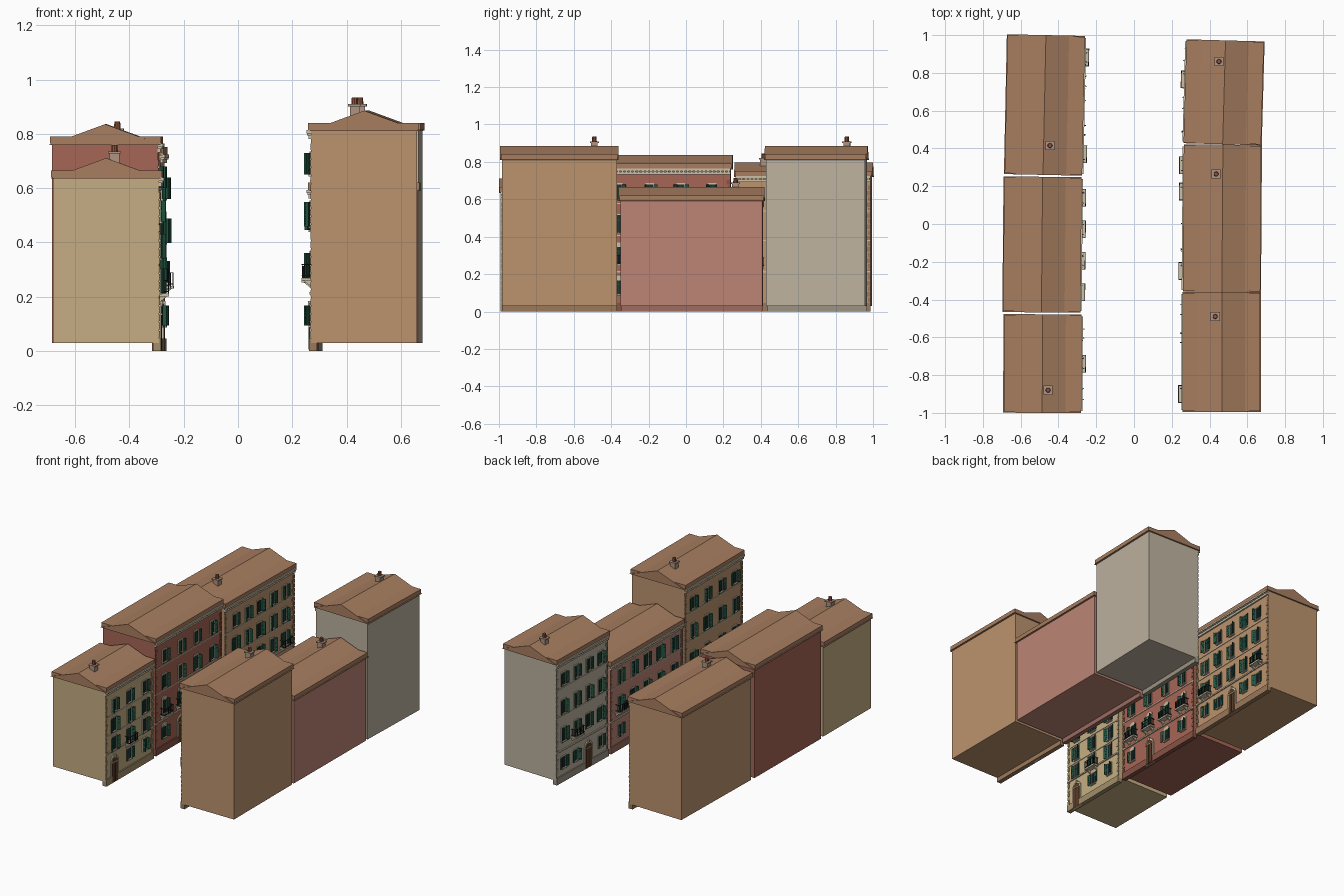
import bpy, bmesh, math, random
from mathutils import Matrix, Vector

if "Cube" in bpy.data.objects:
    bpy.data.objects.remove(bpy.data.objects["Cube"])

random.seed(4)
HALF = 0.195          # half depth of every house
MATS = {}


def mat(name, rgb):
    if name not in MATS:
        m = bpy.data.materials.new(name)
        m.diffuse_color = [(c / 255) ** 2.2 for c in rgb] + [1]
        m.use_nodes = True
        m.node_tree.nodes["Principled BSDF"].inputs["Base Color"].default_value = m.diffuse_color
        MATS[name] = m
    return MATS[name]


def box(bm, x0, x1, y0, y1, z0, z1, m=Matrix()):
    s = Matrix.Diagonal((x1 - x0, y1 - y0, z1 - z0, 1))
    t = Matrix.Translation(((x0 + x1) / 2, (y0 + y1) / 2, (z0 + z1) / 2))
    bmesh.ops.create_cube(bm, size=1, matrix=m @ t @ s)


def prism(bm, pts, a, b, axis="x"):
    """Extrude a 2D outline along x (points are y,z) or y (points are x,z)."""
    mk = (lambda p, d: (d, p[0], p[1])) if axis == "x" else (lambda p, d: (p[0], d, p[1]))
    v0 = [bm.verts.new(mk(p, a)) for p in pts]
    v1 = [bm.verts.new(mk(p, b)) for p in pts]
    bm.faces.new(v0)
    bm.faces.new(v1[::-1])
    n = len(pts)
    for i in range(n):
        bm.faces.new((v0[i], v0[(i + 1) % n], v1[(i + 1) % n], v1[i]))


def arch(u, w, z0, z1):
    r = w / 2
    top = [(u + r * math.cos(math.pi * i / 10), z1 - r + r * math.sin(math.pi * i / 10))
           for i in range(11)]
    return [(u + r, z0)] + top + [(u - r, z0)]


def shutter(bm, u, s, z0, z1, w):
    # louvred leaf hinged beside the window, swung part way open
    a = math.radians(random.choice((12, 20, 35, 60, 75)))
    m = Matrix(((math.sin(a), math.cos(a), 0, HALF + 0.004),
                (s * math.cos(a), -s * math.sin(a), 0, u),
                (0, 0, 1, 0), (0, 0, 0, 1)))
    box(bm, 0, 0.004, 0, 0.004, z0, z1, m)
    box(bm, w - 0.004, w, 0, 0.004, z0, z1, m)
    for z in (z0, (z0 + z1) / 2 - 0.002, z1 - 0.004):
        box(bm, 0.004, w - 0.004, 0, 0.004, z, z + 0.004, m)
    box(bm, 0.004, w - 0.004, 0.0015, 0.0025, z0, z1, m)
    n = 9
    for i in range(n):
        z = z0 + 0.005 + (z1 - z0 - 0.01) * i / n
        box(bm, 0.004, w - 0.004, 0.0005, 0.0035, z, z + 0.003, m)


def window(p, u, zc, h, arched):
    w, z0, z1 = 0.036, zc - h / 2, zc + h / 2
    f = HALF
    box(p["window_glass"], f - 0.01, f + 0.002, u - w / 2, u + w / 2, z0, z1)
    st = p["stone_trim"]
    for s in (-1, 1):
        c = u + s * (w / 2 + 0.002)
        box(st, f - 0.005, f + 0.005, c - 0.003, c + 0.003, z0, z1)
        shutter(p["shutters"], u + s * (w / 2 + 0.003), s, z0, z1, 0.023)
    box(st, f - 0.005, f + 0.006, u - w / 2 - 0.005, u + w / 2 + 0.005, z1, z1 + 0.006)
    box(st, f - 0.005, f + 0.011, u - w / 2 - 0.008, u + w / 2 + 0.008, z0 - 0.006, z0)
    sh = p["shutters"]
    box(sh, f, f + 0.004, u - 0.0015, u + 0.0015, z0, z1)
    box(sh, f, f + 0.004, u - w / 2, u + w / 2, zc + h * 0.2, zc + h * 0.2 + 0.003)
    if arched:   # round blind arch above the lintel
        pts = [(u + 0.026 * math.cos(math.pi * i / 10), z1 + 0.005 + 0.02 * math.sin(math.pi * i / 10))
               for i in range(11)]
        prism(st, pts, f - 0.005, f + 0.005)


def door(p, u):
    f = HALF
    prism(p["stone_trim"], arch(u, 0.078, 0, 0.178), f - 0.01, f + 0.007)
    prism(p["doors"], arch(u, 0.058, 0.002, 0.167), f - 0.005, f + 0.009)
    box(p["window_glass"], f, f + 0.0105, u - 0.0015, u + 0.0015, 0.005, 0.135)
    box(p["stone_trim"], f, f + 0.012, u - 0.029, u + 0.029, 0.133, 0.138)
    box(p["stone_trim"], f, f + 0.012, u - 0.007, u + 0.007, 0.164, 0.185)


def balcony(p, u, z):
    f, d, w = HALF, 0.036, 0.047
    box(p["stone_trim"], f - 0.005, f + d, u - w, u + w, z - 0.01, z)
    for s in (-1, 1):
        prism(p["stone_trim"], [(f - 0.002, z - 0.01), (f + d * 0.8, z - 0.01), (f - 0.002, z - 0.035)],
              u + s * 0.032 - 0.004, u + s * 0.032 + 0.004, "y")
    r = p["railings"]
    a = f + d - 0.004
    for zz in (z + 0.006, z + 0.047):
        box(r, a, a + 0.003, u - w + 0.001, u + w - 0.001, zz, zz + 0.003)
        for s in (-1, 1):
            c = u + s * (w - 0.0025)
            box(r, f, a, c - 0.0015, c + 0.0015, zz, zz + 0.003)
    for i in range(13):
        c = u - w + 0.0025 + (2 * w - 0.005) * i / 12
        box(r, a + 0.0005, a + 0.0025, c - 0.001, c + 0.001, z, z + 0.048)
    for i in range(1, 4):
        for s in (-1, 1):
            c = u + s * (w - 0.0025)
            x = f + (a - f) * i / 4
            box(r, x - 0.001, x + 0.001, c - 0.001, c + 0.001, z, z + 0.048)


def house(name, cx, y0, y1, h, turn, right, colour, cols, pitch, rows, balconies, door_cols, chimney, arched=False):
    L, cy = y1 - y0, (y0 + y1) / 2
    hl = L / 2
    side = -1 if right else 1
    M = (Matrix.Translation((cx, cy, 0)) @ Matrix.Rotation(math.radians(turn), 4, "Z")
         @ Matrix.Rotation(math.pi if right else 0, 4, "Z"))
    colours = {
        "walls": colour, "plinth": [c * 0.82 for c in colour], "roof": (166, 125, 96),
        "stone_trim": (203, 190, 164), "window_glass": (38, 48, 52), "shutters": (38, 84, 66),
        "doors": (92, 62, 42), "railings": (36, 38, 40), "chimney_stack": (172, 146, 128),
        "chimney_pot": (142, 84, 66)}
    p = {k: bmesh.new() for k in colours}
    f, wl = HALF, hl - 0.01

    # wall block, street plinth and string courses
    box(p["walls"], -f, f, -wl, wl, 0.03, h)
    box(p["plinth"], f - 0.022, f + 0.008, -wl, wl, 0, 0.045)
    step = (h - 0.12 - 0.13) / (rows - 1) if rows > 3 else (h - 0.1 - 0.13) / (rows - 1)
    zs = [0.13 + step * i for i in range(rows)]
    box(p["stone_trim"], f - 0.005, f + 0.007, -wl, wl, 0.208, 0.217)
    for z in zs[2:]:
        box(p["stone_trim"], f - 0.005, f + 0.004, -wl, wl, z - 0.066, z - 0.06)

    # corner stones
    for i in range(int((h - 0.08) / 0.03)):
        w = 0.022 if i % 2 else 0.014
        for s in (-1, 1):
            a, b = sorted((s * wl, s * (wl - w)))
            box(p["plinth"], f - 0.004, f + 0.003, a, b, 0.05 + i * 0.03, 0.074 + i * 0.03)

    # cornice with small brackets
    box(p["stone_trim"], f - 0.005, f + 0.010, -wl, wl, h - 0.028, h - 0.014)
    box(p["stone_trim"], f - 0.005, f + 0.018, -wl, wl, h - 0.008, h + 0.004)
    n = int(L / 0.022)
    for i in range(n):
        c = -wl + (i + 0.5) * 2 * wl / n
        box(p["stone_trim"], f, f + 0.015, c - 0.005, c + 0.005, h - 0.015, h - 0.007)

    # eaves slab and gabled roof
    box(p["roof"], -f - 0.008, f + 0.012, -hl + 0.005, hl - 0.005, h + 0.004, h + 0.031)
    prism(p["roof"], [(-f - 0.012, h), (f + 0.012, h), (0, h + 0.076)], -hl, hl, "y")

    # windows, doors and balconies
    for c in range(cols):
        u = side * (c - (cols - 1) / 2) * pitch
        for r, z in enumerate(zs):
            if r == 0 and c in door_cols:
                door(p, u)
                continue
            window(p, u, z, 0.074 if r == 0 else 0.09 if r < 3 else 0.08, arched and r < 2)
        if c in balconies:
            balcony(p, u, zs[1] - 0.047)

    # chimney
    if chimney:
        q = M.inverted() @ Vector((chimney[0], chimney[1], 0))
        T = Matrix.Translation((q.x, q.y, h))
        box(p["chimney_stack"], -0.018, 0.018, -0.018, 0.018, 0.045, 0.095, T)
        box(p["chimney_stack"], -0.024, 0.024, -0.024, 0.024, 0.092, 0.1, T)
        bmesh.ops.create_cone(p["chimney_pot"], cap_ends=True, segments=10, radius1=0.013, radius2=0.011,
                              depth=0.026, matrix=T @ Matrix.Translation((0, 0, 0.112)))

    for part, bm in p.items():
        if bm.verts:
            bmesh.ops.recalc_face_normals(bm, faces=bm.faces)
            bm.transform(M)
            me = bpy.data.meshes.new(name + "_" + part)
            bm.to_mesh(me)
            key = name + "_" + part if part in ("walls", "plinth") else part
            me.materials.append(mat(key, colours[part]))
            bpy.context.collection.objects.link(bpy.data.objects.new(me.name, me))
        bm.free()


CREAM, ORANGE, RED = (196, 172, 130), (187, 146, 110), (164, 102, 86)
PINK, GREY = (188, 132, 117), (188, 177, 158)

# left row, then right row
house("cream_house", -0.485, -1.0, -0.478, 0.635, -0.3, False, CREAM, 3, 0.16, 4, (1,), (0,), (-0.455, -0.88))
house("red_house", -0.487, -0.468, 0.25, 0.76, -0.5, False, RED, 4, 0.167, 4, (0, 1, 2, 3), (1,), None, True)
house("orange_house", -0.474, 0.26, 1.0, 0.72, -1.2, False, ORANGE, 5, 0.128, 4, (0, 4), (2,), (-0.445, 0.415))
house("tan_house", 0.465, -0.995, -0.36, 0.81, 0, True, ORANGE, 4, 0.148, 4, (0,), (2,), (0.43, -0.49))
house("pink_house", 0.468, -0.36, 0.42, 0.59, -0.4, True, PINK, 5, 0.14, 3, (0, 3, 4), (2,), (0.435, 0.265))
house("grey_house", 0.477, 0.422, 0.972, 0.81, -1.6, True, GREY, 4, 0.125, 4, (2,), (1,), (0.45, 0.86))
